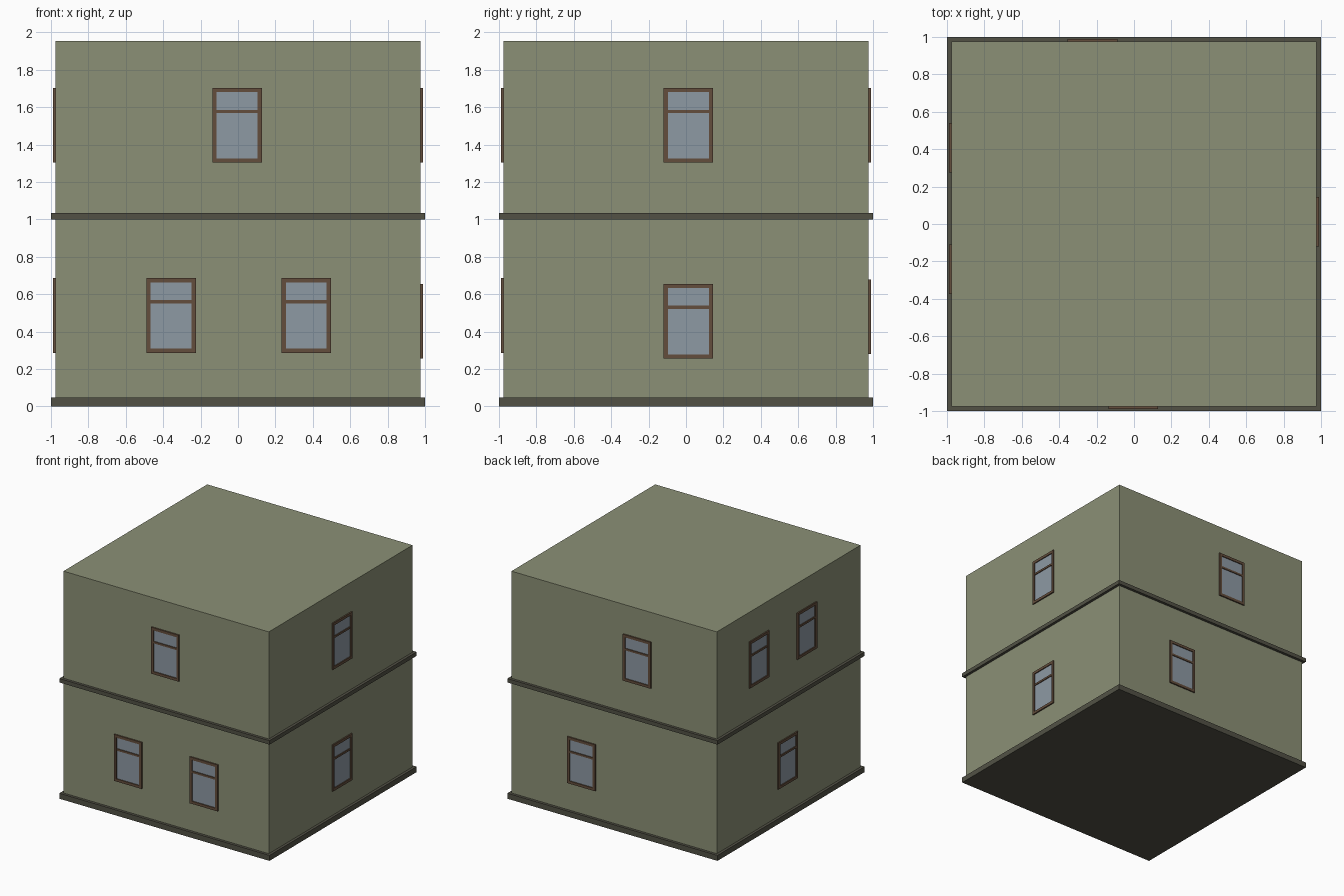
import bpy, bmesh, math
from mathutils import Matrix, Vector

if "Cube" in bpy.data.objects:
    bpy.data.objects.remove(bpy.data.objects["Cube"])

WALL = 0.977      # half width of the walls
W, H, B = 0.265, 0.40, 0.023   # window width, height, frame border


def material(name, rgb):
    m = bpy.data.materials.new(name)
    m.diffuse_color = (*rgb, 1)
    m.use_nodes = True
    m.node_tree.nodes["Principled BSDF"].inputs["Base Color"].default_value = m.diffuse_color
    return m


wall_mat = material("wall_paint", (0.26, 0.28, 0.18))
trim_mat = material("dark_trim", (0.085, 0.083, 0.06))
wood_mat = material("brown_wood", (0.125, 0.075, 0.045))
glass_mat = material("glass", (0.27, 0.32, 0.37))


def make_object(name, boxes, mat, matrix=Matrix()):
    """One object out of boxes given as (min corner, max corner)."""
    bm = bmesh.new()
    for lo, hi in boxes:
        lo, hi = Vector(lo), Vector(hi)
        m = Matrix.Translation((lo + hi) / 2) @ Matrix.Diagonal((*(hi - lo), 1))
        bmesh.ops.create_cube(bm, size=1, matrix=m)
    me = bpy.data.meshes.new(name)
    bm.to_mesh(me)
    bm.free()
    me.materials.append(mat)
    ob = bpy.data.objects.new(name, me)
    ob.matrix_world = matrix
    bpy.context.collection.objects.link(ob)
    return ob


def frame_mesh(name, matrix):
    """Rectangular frame with mitred corners, facing -y, plus a cross bar."""
    bm = bmesh.new()
    rings = []
    for inset, y in ((0, 0), (0, -0.011), (B, -0.011), (B, 0)):
        x, z = W / 2 - inset, H / 2 - inset
        rings.append([bm.verts.new((sx * x, y, sz * z))
                      for sx, sz in ((-1, -1), (1, -1), (1, 1), (-1, 1))])
    for r in range(4):
        a, b = rings[r], rings[(r + 1) % 4]
        for i in range(4):
            j = (i + 1) % 4
            bm.faces.new((a[i], a[j], b[j], b[i]))
    bar = Matrix.Translation((0, -0.005, 0.074)) @ Matrix.Diagonal((W - 2 * B, 0.010, 0.017, 1))
    bmesh.ops.create_cube(bm, size=1, matrix=bar)
    bmesh.ops.recalc_face_normals(bm, faces=bm.faces)
    me = bpy.data.meshes.new(name)
    bm.to_mesh(me)
    bm.free()
    me.materials.append(wood_mat)
    ob = bpy.data.objects.new(name, me)
    ob.matrix_world = matrix
    bpy.context.collection.objects.link(ob)


# walls, base plinth and the band between the storeys
make_object("walls", [((-WALL, -WALL, 0.02), (WALL, WALL, 1.955))], wall_mat)
make_object("plinth", [((-1, -1, 0), (1, 1, 0.047))], trim_mat)
make_object("storey_band", [((-1, -1, 1.0), (1, 1, 1.034))], trim_mat)

# windows: side -> (turn about z, [(offset along the wall, centre height)])
# offset runs to the right as seen from outside
sides = {
    "front": (0, [(-0.005, 1.503), (-0.358, 0.486), (0.365, 0.486)]),
    "right": (90, [(0.013, 1.503), (0.013, 0.456)]),
    "back": (180, [(0.222, 1.503), (-0.307, 0.48)]),
    "left": (270, [(-0.408, 1.503), (0.241, 1.503), (-0.018, 0.486)]),
}
for side, (angle, spots) in sides.items():
    turn = Matrix.Rotation(math.radians(angle), 4, 'Z')
    for n, (u, z) in enumerate(spots, 1):
        m = turn @ Matrix.Translation((u, -WALL, z))
        frame_mesh(f"{side}_window_frame_{n}", m)
        x, h = W / 2 - B, H / 2 - B
        make_object(f"{side}_window_glass_{n}", [((-x, -0.003, -h), (x, 0.001, h))], glass_mat, m)
